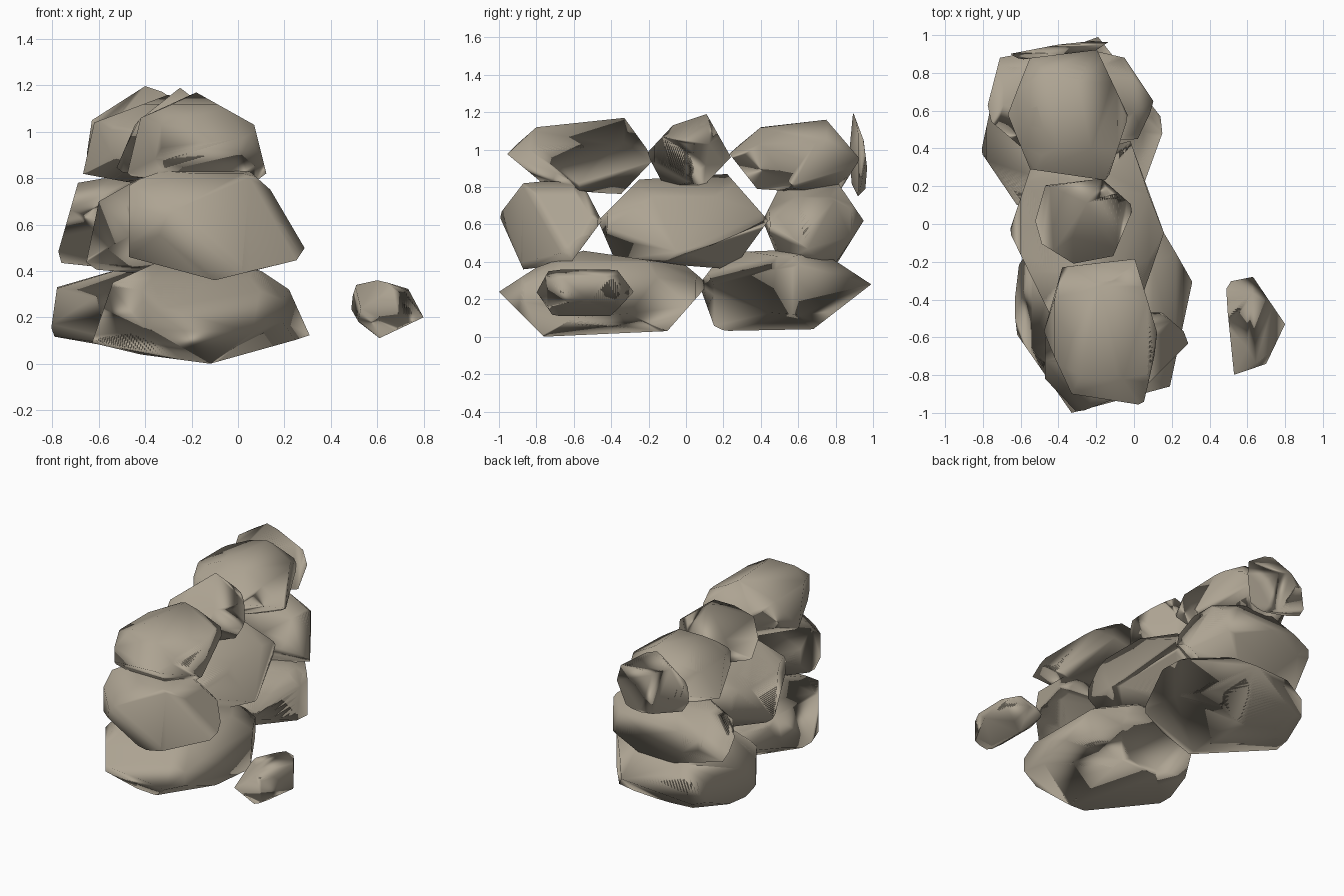
import bpy, bmesh, math
from itertools import product
from mathutils import Vector
from mathutils.geometry import convex_hull_2d

if "Cube" in bpy.data.objects:
    bpy.data.objects.remove(bpy.data.objects["Cube"])

stone_mat = bpy.data.materials.new("warm grey stone")
stone_mat.use_nodes = True
stone_mat.diffuse_color = (0.42, 0.37, 0.29, 1)
stone_mat.node_tree.nodes["Principled BSDF"].inputs["Base Color"].default_value = stone_mat.diffuse_color

CORNER_CUT = .85


def slice_off(bm, point, normal):
    geom = bm.verts[:] + bm.edges[:] + bm.faces[:]
    cut = bmesh.ops.bisect_plane(bm, geom=geom, dist=1e-5, plane_co=point,
                                 plane_no=normal, clear_outer=True)
    edges = [e for e in cut["geom_cut"] if isinstance(e, bmesh.types.BMEdge)]
    if edges:
        bmesh.ops.contextual_create(bm, geom=edges)


def chisel(bm, outline, a, b):
    """Trim the block to a convex outline drawn on axes a and b."""
    points = [Vector(outline[i]) for i in convex_hull_2d(outline)]
    middle = sum(points, Vector((0, 0))) / len(points)
    for p, q in zip(points, points[1:] + points[:1]):
        out = Vector((q.y - p.y, p.x - q.x))
        if out.dot(p - middle) < 0:
            out.negate()
        point, normal = Vector(), Vector()
        point[a], point[b] = p
        normal[a], normal[b] = out
        slice_off(bm, point, normal.normalized())


def stone(name, plan, front, side):
    """Chisel a block to its plan (x,y), front (x,z) and side (y,z) outlines."""
    bm = bmesh.new()
    bmesh.ops.create_cube(bm, size=6)
    chisel(bm, plan, 0, 1)
    chisel(bm, front, 0, 2)
    chisel(bm, side, 1, 2)
    # Knock off the eight corners
    low = Vector([min(v.co[i] for v in bm.verts) for i in range(3)])
    high = Vector([max(v.co[i] for v in bm.verts) for i in range(3)])
    size = high - low
    for signs in product((-1, 1), repeat=3):
        offset = Vector([s * d * CORNER_CUT / 3 for s, d in zip(signs, size)])
        normal = Vector([s / d for s, d in zip(signs, size)]).normalized()
        slice_off(bm, (low + high) / 2 + offset, normal)
    # Merge slivers and close the rock
    bmesh.ops.remove_doubles(bm, verts=bm.verts, dist=min(.03, min(size) / 8))
    hull = bmesh.ops.convex_hull(bm, input=bm.verts)
    bmesh.ops.delete(bm, geom=list(set(hull["geom_interior"] + hull["geom_unused"])),
                     context='VERTS')
    bmesh.ops.recalc_face_normals(bm, faces=bm.faces)
    mesh = bpy.data.meshes.new(name)
    bm.to_mesh(mesh)
    bm.free()
    mesh.materials.append(stone_mat)
    obj = bpy.data.objects.new(name, mesh)
    bpy.context.collection.objects.link(obj)
    bpy.ops.object.select_all(action='DESELECT')
    obj.select_set(True)
    bpy.context.view_layer.objects.active = obj
    bpy.ops.object.shade_smooth_by_angle(angle=math.pi)


# Bottom course
stone("bottom_front_stone",
      plan=[(-.63, -.57), (-.63, -.25), (-.4, .12), (.1, .05), (.31, -.3), (.19, -.86), (-.33, -1)],
      front=[(-.63, .09), (-.54, .35), (-.3, .46), (.1, .4), (.22, .32), (.31, .12), (-.12, 0), (-.42, .04)],
      side=[(-1, .24), (-.8, .37), (-.55, .46), (0, .38), (.12, .28), (-.1, .03), (-.76, 0)])
stone("bottom_rear_stone",
      plan=[(-.81, .38), (-.72, .8), (-.19, .99), (.14, .57), (.15, .48), (.03, .15), (-.35, .07), (-.62, .1)],
      front=[(-.81, .12), (-.78, .33), (-.3, .47), (.05, .43), (.15, .36), (.14, .12), (-.3, .03)],
      side=[(.07, .28), (.2, .45), (.7, .47), (.99, .28), (.68, .04), (.16, .03)])
# Middle course
stone("middle_front_stone",
      plan=[(-.47, -.82), (-.47, -.6), (-.3, -.45), (.15, -.47), (.31, -.61), (.05, -.87), (-.3, -1)],
      front=[(-.47, .46), (-.47, .78), (-.3, .84), (.05, .83), (.14, .75), (.31, .46), (-.1, .36)],
      side=[(-1, .65), (-.87, .82), (-.57, .85), (-.45, .62), (-.62, .39), (-.87, .36)])
stone("middle_centre_stone",
      plan=[(-.66, -.04), (-.55, .29), (-.02, .44), (.16, -.05), (.03, -.42), (-.45, -.47)],
      front=[(-.66, .41), (-.6, .7), (-.3, .87), (.08, .75), (.16, .45), (-.1, .36)],
      side=[(-.47, .62), (-.25, .84), (.22, .87), (.44, .62), (.25, .36), (-.38, .41)])
stone("middle_rear_stone",
      plan=[(-.79, .57), (-.71, .88), (-.35, .95), (-.05, .88), (.11, .64), (.02, .45), (-.6, .41)],
      front=[(-.79, .43), (-.69, .78), (-.35, .84), (0, .75), (.11, .45), (-.2, .38)],
      side=[(.41, .62), (.5, .8), (.8, .84), (.95, .62), (.8, .38), (.5, .4)])
# Top course
stone("top_front_stone",
      plan=[(-.48, -.58), (-.38, -.23), (0, -.17), (.13, -.6), (.05, -.96), (-.33, -.9)],
      front=[(-.48, .81), (-.42, 1.06), (-.18, 1.17), (.07, 1.03), (.13, .79), (-.1, .76)],
      side=[(-.96, .98), (-.8, 1.12), (-.33, 1.17), (-.17, .95), (-.35, .76), (-.73, .79)])
stone("top_centre_stone",
      plan=[(-.53, -.08), (-.51, .2), (-.17, .24), (0, .09), (-.11, -.17), (-.32, -.21)],
      front=[(-.53, .83), (-.44, 1.04), (-.25, 1.19), (-.04, 1.03), (0, .83), (-.25, .79)],
      side=[(-.21, .98), (-.07, 1.13), (.11, 1.19), (.24, .96), (.08, .79), (-.13, .83)])
stone("top_rear_stone",
      plan=[(-.67, .58), (-.55, .88), (-.2, .93), (-.03, .57), (-.14, .23), (-.55, .29)],
      front=[(-.67, .81), (-.62, 1.04), (-.3, 1.16), (-.09, 1.04), (-.03, .8), (-.3, .76)],
      side=[(.23, .98), (.4, 1.12), (.75, 1.16), (.93, .95), (.81, .76), (.38, .79)])
# Thin flake on the rear end
stone("rear_flake",
      plan=[(-.66, .9), (-.4, .95), (-.11, .98), (-.2, .92), (-.6, .87)],
      front=[(-.66, .85), (-.63, 1.05), (-.38, 1.21), (-.15, 1.05), (-.11, .8), (-.3, .75)],
      side=[(.89, 1.21), (.95, 1.05), (.98, .81), (.92, .75), (.87, .85), (.87, 1.03)])
# Fallen stone beside the wall
stone("fallen_stone",
      plan=[(.48, -.31), (.63, -.28), (.8, -.53), (.7, -.74), (.53, -.8)],
      front=[(.48, .25), (.51, .34), (.6, .36), (.73, .33), (.8, .2), (.61, .11), (.52, .18)],
      side=[(-.8, .24), (-.73, .36), (-.37, .36), (-.28, .24), (-.4, .11), (-.71, .11)])
